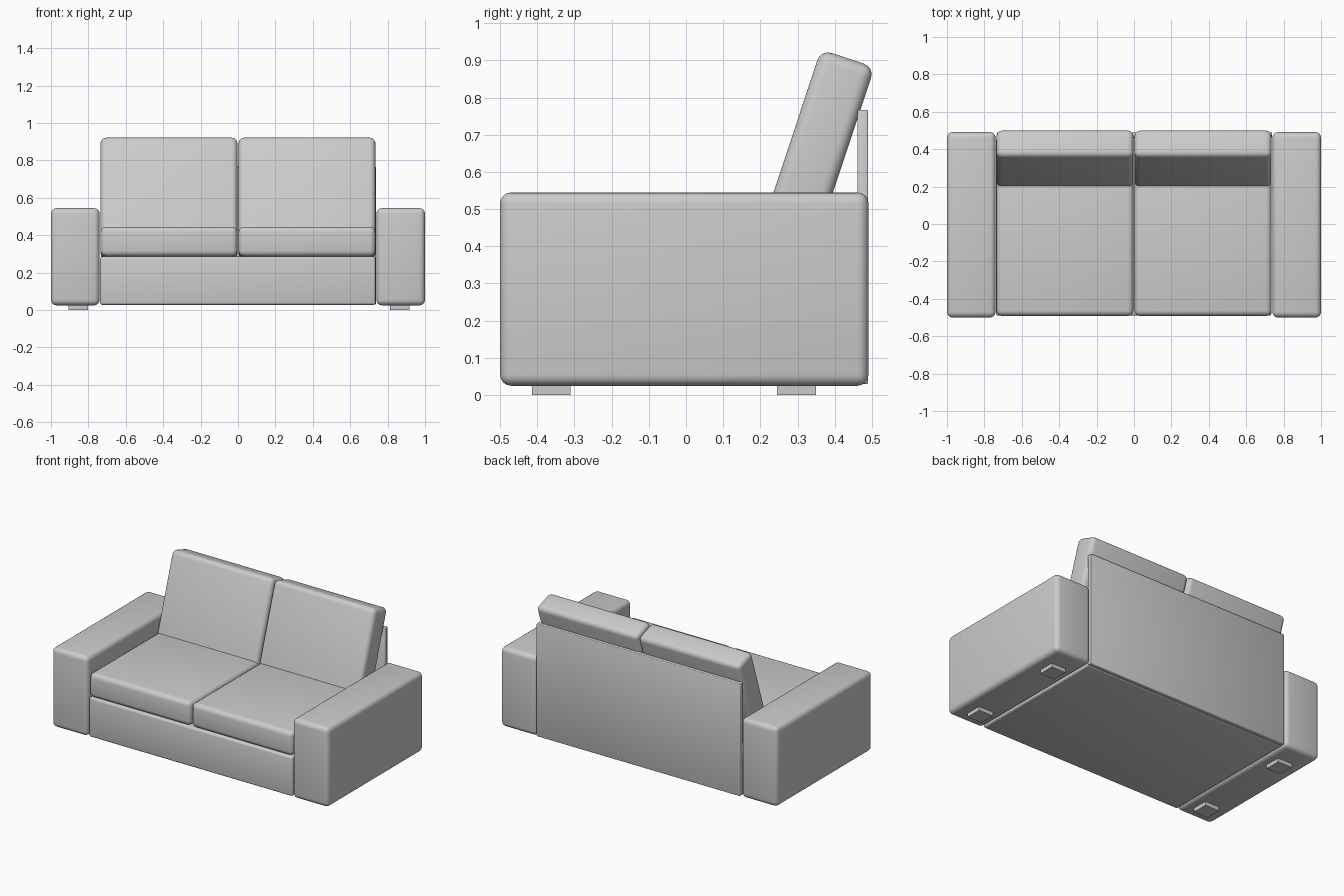
import bpy, bmesh, math
from mathutils import Matrix, Vector

cube = bpy.data.objects.get("Cube")
if cube:
    bpy.data.objects.remove(cube, do_unlink=True)

# One plain fabric colour
grey = bpy.data.materials.new("grey fabric")
grey.use_nodes = True
colour = (0.6, 0.6, 0.6, 1)
grey.diffuse_color = colour
grey.node_tree.nodes["Principled BSDF"].inputs["Base Color"].default_value = colour


def block(name, x, y, z, radius=0.0, segments=4, tilt=0.0):
    """Box spanning the given ranges, with rounded edges and a lean about x."""
    lo, hi = Vector((x[0], y[0], z[0])), Vector((x[1], y[1], z[1]))
    bm = bmesh.new()
    bmesh.ops.create_cube(bm, size=1, matrix=Matrix.Diagonal((*(hi - lo), 1)))
    if radius:
        bmesh.ops.bevel(bm, geom=bm.edges[:], offset=radius, segments=segments,
                        profile=0.5, affect='EDGES')
    for face in bm.faces:
        face.smooth = radius > 0
    mesh = bpy.data.meshes.new(name)
    bm.to_mesh(mesh)
    bm.free()
    mesh.materials.append(grey)
    obj = bpy.data.objects.new(name, mesh)
    obj.location = (lo + hi) / 2
    obj.rotation_euler.x = tilt
    bpy.context.collection.objects.link(obj)
    return obj


# Frame: plinth under the seat and thin upright back panel
block("base", (-0.737, 0.735), (-0.49, 0.462), (0.028, 0.285), 0.012, 3)
block("back_panel", (-0.732, 0.738), (0.461, 0.49), (0.03, 0.767), 0.004, 2)

for side, s in (("left", 1), ("right", -1)):
    def span(a, b):
        return tuple(sorted((s * a, s * b)))

    # Armrest and its two feet
    block(side + "_armrest", span(0.74, 1.0), (-0.5, 0.491), (0.025, 0.545), 0.03)
    shift = 0.01 if s > 0 else 0
    for end, y in (("front", -0.362), ("back", 0.297)):
        block(f"{side}_{end}_foot", span(0.803 + shift, 0.907 + shift),
              (y - 0.052, y + 0.052), (0, 0.04))

    # Seat cushion and leaning back cushion
    block(side + "_seat_cushion", span(0.003, 0.735), (-0.492, 0.24), (0.287, 0.445), 0.03)
    block(side + "_back_cushion", span(0.003, 0.735), (0.2565, 0.4085),
          (0.272, 0.922), 0.03, tilt=-math.radians(18.4))
